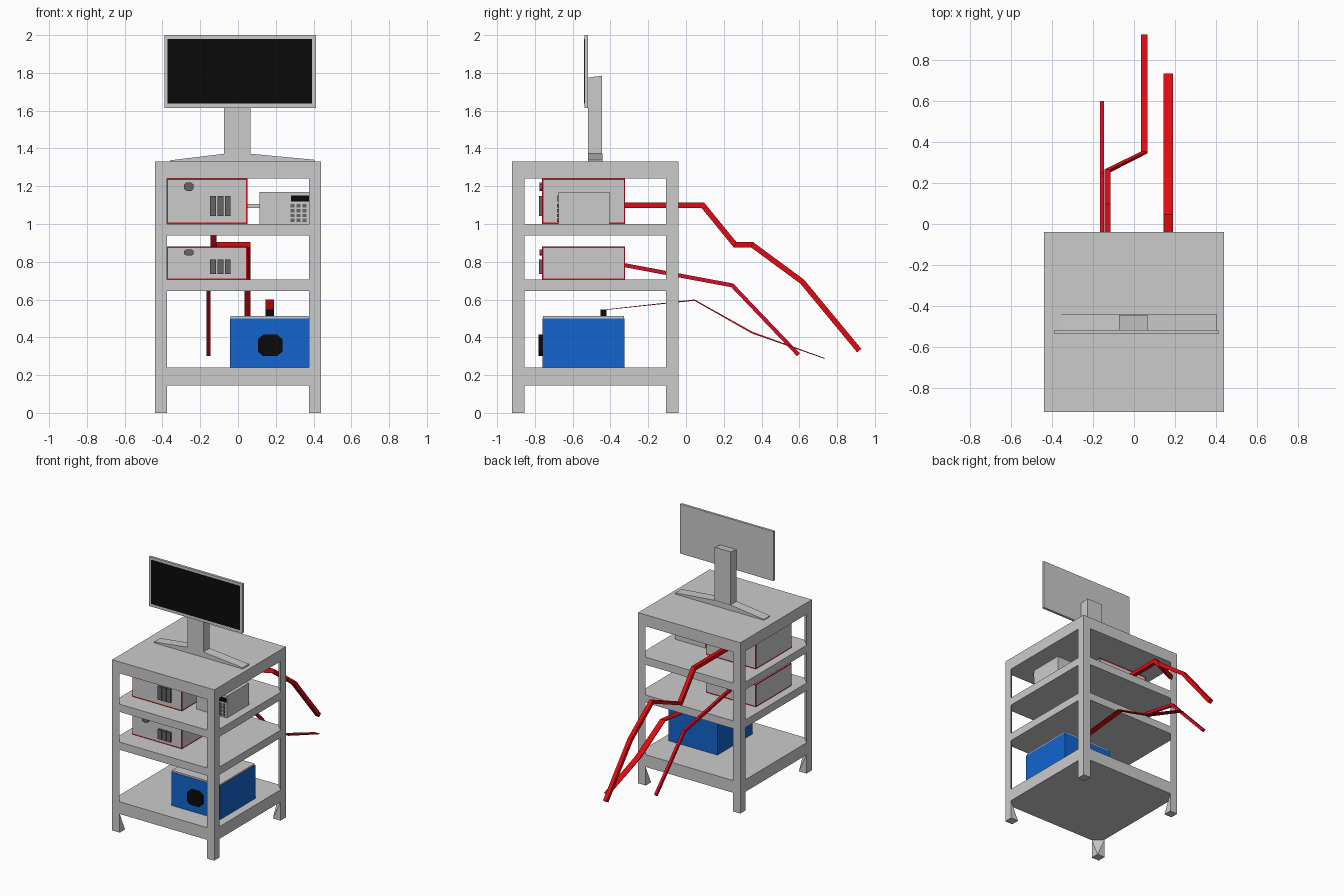
import bpy, bmesh, math
from mathutils import Vector

if "Cube" in bpy.data.objects:
    bpy.data.objects.remove(bpy.data.objects["Cube"])


def mat(name, r, g, b):
    m = bpy.data.materials.new(name)
    m.diffuse_color = (r, g, b, 1)
    m.use_nodes = True
    m.node_tree.nodes["Principled BSDF"].inputs["Base Color"].default_value = m.diffuse_color
    return m


RED = mat("red", 0.75, 0.003, 0.006)
CRIMSON = mat("crimson", 0.7, 0.003, 0.02)
BLUE = mat("blue", 0.006, 0.13, 0.62)
BLACK = mat("black", 0.003, 0.003, 0.003)
DARK = mat("dark_grey", 0.13, 0.13, 0.13)
GREY = mat("panel_grey", 0.8, 0.8, 0.8)


def finish(name, bm, material=None):
    bmesh.ops.recalc_face_normals(bm, faces=bm.faces[:])
    me = bpy.data.meshes.new(name)
    bm.to_mesh(me)
    bm.free()
    ob = bpy.data.objects.new(name, me)
    bpy.context.collection.objects.link(ob)
    if material:
        me.materials.append(material)
    return ob


def add_prism(bm, pts, axis, a, b):
    """Extrude a 2D outline along an axis from a to b."""
    def co(p, t):
        return (p[0], p[1], t) if axis == 'z' else (p[0], t, p[1])
    lo = [bm.verts.new(co(p, a)) for p in pts]
    hi = [bm.verts.new(co(p, b)) for p in pts]
    bm.faces.new(lo)
    bm.faces.new(hi[::-1])
    n = len(pts)
    for i in range(n):
        j = (i + 1) % n
        bm.faces.new((lo[i], lo[j], hi[j], hi[i]))


def prism(name, pts, axis, a, b, material=None):
    bm = bmesh.new()
    add_prism(bm, pts, axis, a, b)
    return finish(name, bm, material)


def box(name, x, y, z, material=None):
    pts = [(x[0], y[0]), (x[1], y[0]), (x[1], y[1]), (x[0], y[1])]
    return prism(name, pts, 'z', z[0], z[1], material)


def octagon(name, x, z, y, c, material):
    (x0, x1), (z0, z1) = x, z
    d, e = c * (x1 - x0), c * (z1 - z0)
    pts = [(x0 + d, z0), (x1 - d, z0), (x1, z0 + e), (x1, z1 - e),
           (x1 - d, z1), (x0 + d, z1), (x0, z1 - e), (x0, z0 + e)]
    return prism(name, pts, 'y', y[0], y[1], material)


def cable(name, path, w, h, material):
    """Rectangular cable: constant width in x, mitred height in the yz plane."""
    bm = bmesh.new()
    P = [Vector(p) for p in path]
    rings = []
    for i, p in enumerate(P):
        dirs = []
        if i > 0:
            dirs.append((P[i] - P[i - 1]).yz.normalized())
        if i < len(P) - 1:
            dirs.append((P[i + 1] - P[i]).yz.normalized())
        t = sum(dirs, Vector((0, 0))).normalized()
        k = (h[i] if isinstance(h, list) else h) / 2 / max(t.dot(dirs[0]), 0.5)
        off = Vector((0, -t.y, t.x)) * k
        side = Vector((w / 2, 0, 0))
        rings.append([bm.verts.new(p + s) for s in
                      (-side - off, side - off, side + off, -side + off)])
    for r, q in zip(rings, rings[1:]):
        for i in range(4):
            j = (i + 1) % 4
            bm.faces.new((r[i], r[j], q[j], q[i]))
    bm.faces.new(rings[0])
    bm.faces.new(rings[-1][::-1])
    return finish(name, bm, material)


# Rack: a solid block with diamond cuts leaving shelves and triangular posts
CY, R, W = -0.48, 0.44, 0.065
rack = box("rack_frame", (-R, R), (CY - R, CY + R), (0.145, 1.33))
bm = bmesh.new()
D = 2 * R - W
for z0, z1 in ((0.24, 0.645), (0.705, 0.94), (1.0, 1.24)):
    add_prism(bm, [(D, CY), (0, CY + D), (-D, CY), (0, CY - D)], 'z', z0, z1)
cutter = finish("rack_cutter", bm)
cutter.hide_render = True
mod = rack.modifiers.new("openings", 'BOOLEAN')
mod.operation = 'DIFFERENCE'
mod.solver = 'EXACT'
mod.object = cutter
bpy.context.view_layer.objects.active = rack
bpy.ops.object.modifier_apply(modifier=mod.name)
bpy.data.objects.remove(cutter)

# Feet: square at the floor, triangular where they meet the frame
for sx in (-1, 1):
    for sy in (-1, 1):
        bm = bmesh.new()
        for a, b, z in ((0, 0, 0), (W, 0, 0), (0, W, 0), (W, W, 0),
                        (0, 0, 0.145), (W, 0, 0.145), (0, W, 0.145)):
            bm.verts.new((sx * (R - a), CY + sy * (R - b), z))
        bmesh.ops.convex_hull(bm, input=bm.verts[:])
        bmesh.ops.dissolve_limit(bm, angle_limit=0.01, verts=bm.verts[:], edges=bm.edges[:])
        finish("rack_foot", bm)

# Monitor and stand
box("monitor_panel", (-0.39, 0.413), (-0.537, -0.518), (1.615, 2.0))
box("monitor_screen", (-0.373, 0.393), (-0.539, -0.53), (1.637, 1.98), BLACK)
prism("stand_base", [(-0.36, 1.33), (0.405, 1.33), (0.405, 1.34), (0.065, 1.372),
                     (-0.073, 1.372), (-0.36, 1.337)], 'y', -0.52, -0.443)
neck = box("stand_neck", (-0.073, 0.065), (-0.52, -0.445), (1.33, 1.785))
for v in neck.data.vertices:
    if v.co.z > 1.5 and v.co.y < -0.5:
        v.co.z = 1.775


# Two red-trimmed equipment cases, the lower one a squashed copy
def equipment(name, z0, z1, red):
    ob = box(name + "_case", (-0.377, 0.05), (-0.762, -0.322), (z0, z1), red)
    ob.data.materials.append(GREY)
    bm = bmesh.new()
    bm.from_mesh(ob.data)
    faces = bm.faces[:]
    bmesh.ops.inset_individual(bm, faces=faces, thickness=0.01)
    for f in faces:
        f.material_index = 1
    bm.to_mesh(ob.data)
    bm.free()
    s = (z1 - z0) / 0.24
    octagon(name + "_knob", (-0.285, -0.235), (z0 + 0.175 * s, z0 + 0.22 * s),
            (-0.775, -0.76), 0.25, DARK)
    for i in range(3):
        x = -0.148 + 0.039 * i
        box(name + "_slot", (x, x + 0.031), (-0.777, -0.76),
            (z0 + 0.043 * s, z0 + 0.147 * s), DARK)


equipment("upper_unit", 1.0, 1.24, RED)
equipment("lower_unit", 0.705, 0.88, CRIMSON)

# Keypad unit with its connector
box("keypad_case", (0.115, 0.377), (-0.675, -0.405), (1.0, 1.17))
box("keypad_display", (0.28, 0.375), (-0.681, -0.67), (1.12, 1.152), BLACK)
for i in range(3):
    for j in range(4):
        x, z = 0.278 + 0.032 * i, 1.01 + 0.026 * j
        box("keypad_key", (x, x + 0.02), (-0.682, -0.67), (z, z + 0.018), DARK)
box("keypad_connector", (0.045, 0.12), (-0.55, -0.53), (1.085, 1.105))

# Blue unit with lid, front dial and top plug
box("blue_case", (-0.043, 0.377), (-0.76, -0.325), (0.24, 0.5), BLUE)
box("blue_case_lid", (-0.04, 0.374), (-0.757, -0.328), (0.5, 0.512))
octagon("blue_case_dial", (0.105, 0.235), (0.3, 0.415), (-0.78, -0.755), 0.22, BLACK)
box("blue_case_plug", (0.146, 0.19), (-0.452, -0.42), (0.51, 0.547), BLACK)

# Cables trailing behind the rack
cable("upper_cable", [(-0.13, -0.33, 1.098), (-0.13, 0.09, 1.098), (-0.13, 0.26, 0.89),
                      (0.05, 0.35, 0.89), (0.05, 0.615, 0.695), (0.05, 0.917, 0.33)],
      0.03, 0.029, RED)
cable("lower_cable", [(-0.156, -0.33, 0.783), (-0.156, 0.245, 0.675),
                      (-0.156, 0.595, 0.308)], 0.02, 0.021, CRIMSON)
cable("ribbon_cable", [(0.168, -0.43, 0.546), (0.168, 0.045, 0.597),
                       (0.168, 0.35, 0.425), (0.168, 0.735, 0.288)],
      0.045, [0.003, 0.006, 0.009, 0.004], RED)
